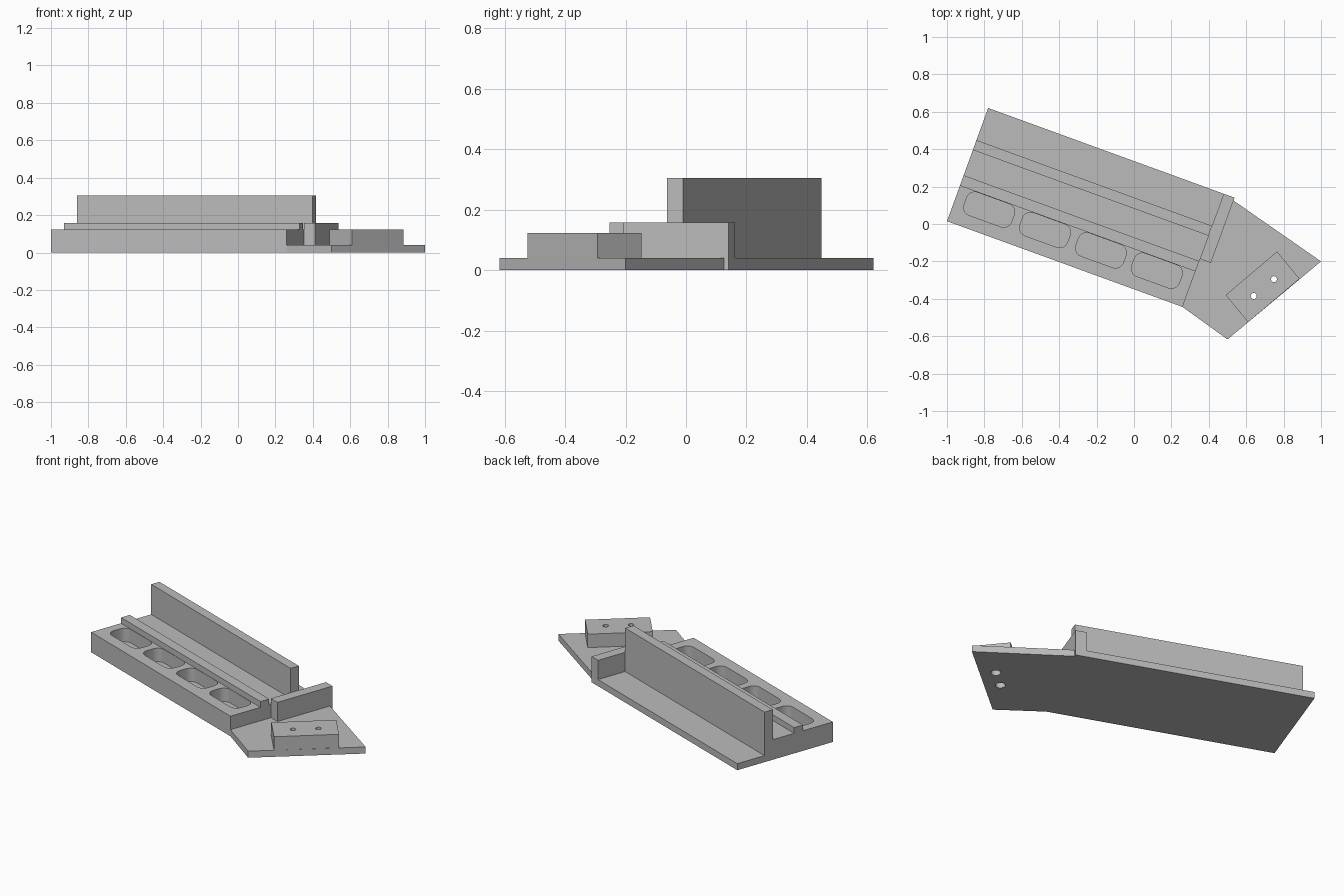
import bpy, bmesh, math
from mathutils import Matrix, Vector

if "Cube" in bpy.data.objects:
    bpy.data.objects.remove(bpy.data.objects["Cube"])

grey = bpy.data.materials.new("plain grey")
grey.diffuse_color = (0.5, 0.5, 0.5, 1)
grey.use_nodes = True
grey.node_tree.nodes["Principled BSDF"].inputs["Base Color"].default_value = grey.diffuse_color

# Local frame of the long body: x along its length, y across, z up
BODY = Matrix.Translation((-1, 0.015, 0)) @ Matrix.Rotation(math.radians(-20), 4, 'Z')
LENGTH, WIDTH = 1.34, 0.644


def prism(name, loops, direction, matrix=Matrix()):
    """Extrude closed outlines along a direction into one object."""
    bm = bmesh.new()
    for loop in loops:
        face = bm.faces.new([bm.verts.new(p) for p in loop])
        new = bmesh.ops.extrude_face_region(bm, geom=[face])["geom"]
        verts = [g for g in new if isinstance(g, bmesh.types.BMVert)]
        bmesh.ops.translate(bm, verts=verts, vec=direction)
    bmesh.ops.recalc_face_normals(bm, faces=bm.faces)
    bm.transform(matrix)
    mesh = bpy.data.meshes.new(name)
    bm.to_mesh(mesh)
    bm.free()
    mesh.materials.append(grey)
    obj = bpy.data.objects.new(name, mesh)
    bpy.context.collection.objects.link(obj)
    return obj


def rounded(cx, cy, w, d, r, z, steps=6):
    """Rounded rectangle outline; a circle when w = d = 2r."""
    pts = []
    for k, (sx, sy) in enumerate([(1, 1), (-1, 1), (-1, -1), (1, -1)]):
        for i in range(steps + 1):
            if i == steps and w <= 2 * r:
                continue
            a = math.radians(90) * (k + i / steps)
            pts.append((cx + sx * (w / 2 - r) + r * math.cos(a),
                        cy + sy * (d / 2 - r) + r * math.sin(a), z))
    return pts


def cut(obj, cutter):
    """Subtract the cutter, then bake and remove it."""
    mod = obj.modifiers.new("cut", 'BOOLEAN')
    mod.operation, mod.solver, mod.object = 'DIFFERENCE', 'EXACT', cutter
    cutter.hide_render = True
    bpy.context.view_layer.update()
    baked = bpy.data.meshes.new_from_object(
        obj.evaluated_get(bpy.context.evaluated_depsgraph_get()))
    obj.modifiers.clear()
    obj.data = baked
    bpy.data.objects.remove(cutter)


def smooth(obj):
    bpy.ops.object.select_all(action='DESELECT')
    obj.select_set(True)
    bpy.context.view_layer.objects.active = obj
    bpy.ops.object.shade_smooth_by_angle(angle=math.radians(30))


# Long body: thin ledge, tall fence, flat channel, low rail and front deck
profile = [(0, 0), (WIDTH, 0), (WIDTH, .04), (.461, .04), (.461, .305), (.405, .305),
           (.405, .122), (.261, .122), (.261, .157), (.202, .157), (.202, .122), (0, .122)]
body = prism("body", [[(0, y, z) for y, z in profile]], (LENGTH, 0, 0), BODY)

# Four rounded pockets in the front deck
pockets = [rounded(.191 + .318 * i, .135, .27, .13, .045, .04) for i in range(4)]
cut(body, prism("pocket_cutter", pockets, (0, 0, .2), BODY))
smooth(body)

# Upright stop across the end of the body
prism("end_stop", [[(LENGTH, .273, 0), (LENGTH + .062, .273, 0),
                    (LENGTH + .062, WIDTH, 0), (LENGTH, WIDTH, 0)]], (0, 0, .157), BODY)

# Angled end plate
near, far = BODY @ Vector((LENGTH, 0, 0)), BODY @ Vector((LENGTH, WIDTH, 0))
plate = prism("end_plate", [[near, (.5, -.617, 0), (1, -.2, 0), far]], (0, 0, .04))

# Mounting block on the plate
block = prism("mounting_block", [[(.49, -.38, .04), (.61, -.525, .04),
                                  (.885, -.293, .04), (.765, -.147, .04)]], (0, 0, .082))

# Two screw holes through the block, wider through the plate
holes = [(.64, -.385), (.748, -.295)]
cut(block, prism("hole_cutter", [rounded(x, y, .032, .032, .016, 0) for x, y in holes],
                 (0, 0, .2)))
cut(plate, prism("recess_cutter", [rounded(x, y, .056, .056, .028, -.1) for x, y in holes],
                 (0, 0, .2)))
smooth(block)
smooth(plate)
